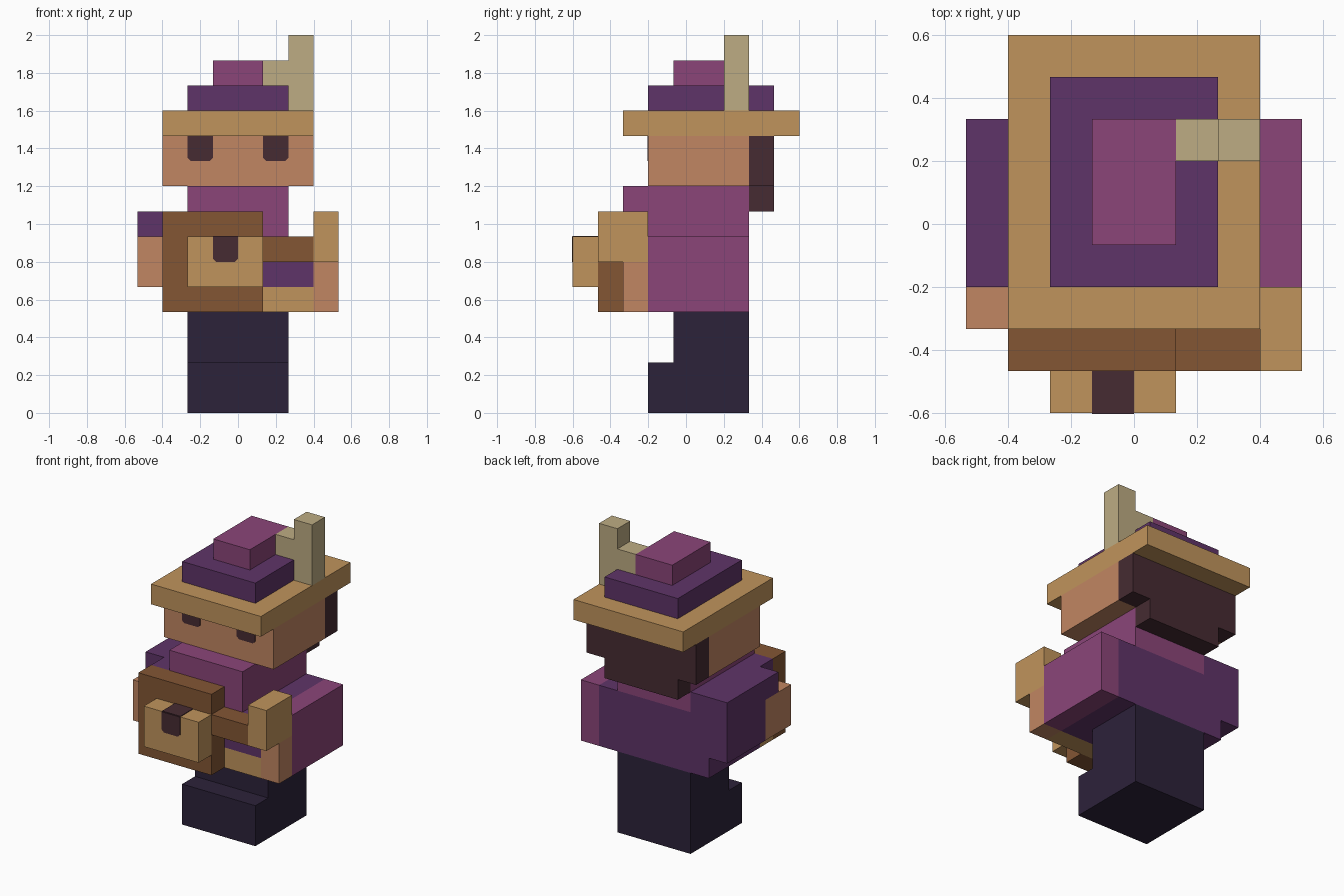
import bpy
import bmesh
from mathutils import Vector

cube = bpy.data.objects.get("Cube")
if cube:
    bpy.data.objects.remove(cube, do_unlink=True)

U = 2 / 15  # size of one block
PLATE = 0.03  # painted plate thickness in blocks


def linear(c):
    c /= 255
    return c / 12.92 if c <= 0.04045 else ((c + 0.055) / 1.055) ** 2.4


def material(name, rgb):
    m = bpy.data.materials.new(name)
    m.use_nodes = True
    col = (*[linear(c) for c in rgb], 1)
    m.diffuse_color = col
    bsdf = m.node_tree.nodes["Principled BSDF"]
    bsdf.inputs["Base Color"].default_value = col
    bsdf.inputs["Roughness"].default_value = 0.9
    return m


TAN = material("tan", (192, 148, 92))
SKIN = material("skin", (193, 134, 98))
PURPLE = material("purple", (95, 52, 104))
MAGENTA = material("magenta", (139, 69, 121))
BROWN = material("leather brown", (131, 86, 52))
NAVY = material("dark navy", (44, 34, 58))
DARK = material("dark maroon", (70, 43, 50))
KHAKI = material("khaki", (189, 172, 131))


def finish(name, bm, mat):
    # block units: x is centred, y counts from the front, z from the ground
    for v in bm.verts:
        v.co = Vector((v.co.x * U, (v.co.y - 4.5) * U, v.co.z * U))
    bmesh.ops.recalc_face_normals(bm, faces=bm.faces)
    me = bpy.data.meshes.new(name)
    bm.to_mesh(me)
    bm.free()
    me.materials.append(mat)
    ob = bpy.data.objects.new(name, me)
    bpy.context.scene.collection.objects.link(ob)


def blocks(name, mat, *boxes):
    """Each box is x0, x1, y0, y1, z0, z1 in blocks."""
    bm = bmesh.new()
    for x0, x1, y0, y1, z0, z1 in boxes:
        verts = bmesh.ops.create_cube(bm, size=1)["verts"]
        for v in verts:
            v.co = Vector((x1 if v.co.x > 0 else x0,
                           y1 if v.co.y > 0 else y0,
                           z1 if v.co.z > 0 else z0))
    finish(name, bm, mat)


def front_plate(name, mat, x, y, z, cut=0.12):
    """One-block plate on a front face, with clipped lower corners."""
    bm = bmesh.new()
    outline = [(0, 1), (0, cut), (cut, 0), (1 - cut, 0), (1, cut), (1, 1)]
    face = bm.faces.new([bm.verts.new((x + a, y, z + b)) for a, b in outline])
    ext = bmesh.ops.extrude_face_region(bm, geom=[face])["geom"]
    for v in ext:
        if isinstance(v, bmesh.types.BMVert):
            v.co.y -= PLATE
    finish(name, bm, mat)


# Legs and feet
blocks("feet", NAVY, (-2, 2, 3, 7, 0, 2))
blocks("legs", NAVY, (-2, 2, 4, 7, 2, 4))

# Robe with belt, raised right shoulder and collar
blocks("robe", PURPLE, (-3, 3, 3, 7, 4, 5), (-3, 3, 2, 7, 5, 7))
blocks("belt", TAN, (-3, 3, 2, 3, 4, 5))
blocks("right_shoulder", PURPLE, (-3, -2, 2, 7, 7, 8))
blocks("collar", MAGENTA, (-2, 2, 2, 7, 7, 9))

# Arms
blocks("right_sleeve", PURPLE, (-4, -3, 4, 7, 5, 8), (-4, -3, 3, 4, 7, 8))
blocks("right_hand", SKIN, (-4, -3, 2, 4, 5, 7))
blocks("left_sleeve", MAGENTA, (3, 4, 3, 7, 4, 7))
blocks("left_hand", SKIN, (3, 4, 2, 3, 4, 6))

# Carried box with pouch, clasp, bar and grip
blocks("carried_box", BROWN, (-3, 1, 1, 2, 4, 8))
blocks("pouch", TAN, (-2, 1, 0, 1, 5, 7))
front_plate("clasp_front", DARK, -1, 0, 6)
blocks("clasp_top", DARK, (-1, 0, 0, 1, 7, 7 + PLATE))
blocks("bar", BROWN, (1, 3, 1, 2, 6, 7))
blocks("grip", TAN, (3, 4, 1, 3, 6, 8))

# Head
blocks("head", SKIN, (-3, 3, 3, 7, 9, 11))
blocks("hair", DARK, (-3, 3, 7, 8, 9, 11), (-2, 2, 7, 8, 8, 9))
for side, x in (("right", -2), ("left", 1)):
    front_plate(side + "_eye", DARK, x, 3, 10)

# Hat
blocks("hat_brim", TAN, (-3, 3, 2, 9, 11, 12))
blocks("hat_crown", PURPLE, (-2, 2, 3, 8, 12, 13))
blocks("hat_top", MAGENTA, (-1, 1, 4, 7, 13, 14))
blocks("hat_feather", KHAKI, (1, 2, 6, 7, 13, 14), (2, 3, 6, 7, 12, 15))
